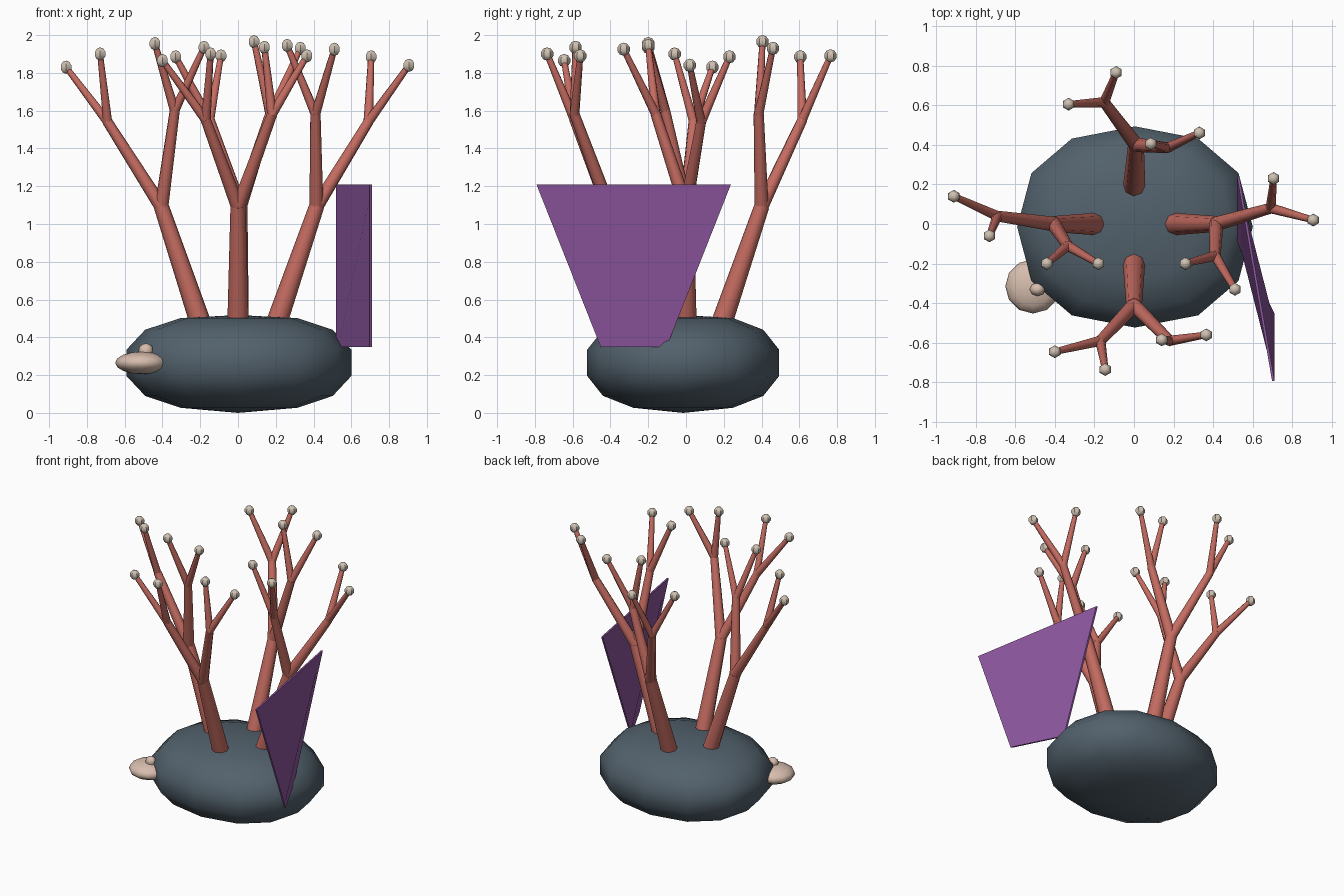
import bpy, bmesh, math
from mathutils import Vector, Matrix

if "Cube" in bpy.data.objects:
    bpy.data.objects.remove(bpy.data.objects["Cube"])


def material(name, rgb):
    m = bpy.data.materials.new(name)
    m.diffuse_color = (*rgb, 1)
    m.use_nodes = True
    m.node_tree.nodes["Principled BSDF"].inputs["Base Color"].default_value = m.diffuse_color
    return m


SLATE = material("slate stone", (0.085, 0.12, 0.15))
CORAL = material("coral red", (0.56, 0.15, 0.12))
POLYP = material("pale polyp", (0.62, 0.53, 0.44))
SHELL = material("shell peach", (0.68, 0.51, 0.42))
PURPLE = material("fan purple", (0.27, 0.095, 0.35))


def finish(name, bm, mats, smooth=60):
    bmesh.ops.recalc_face_normals(bm, faces=bm.faces)
    me = bpy.data.meshes.new(name)
    bm.to_mesh(me)
    bm.free()
    ob = bpy.data.objects.new(name, me)
    bpy.context.collection.objects.link(ob)
    for m in mats:
        me.materials.append(m)
    if smooth:
        bpy.ops.object.select_all(action='DESELECT')
        ob.select_set(True)
        bpy.context.view_layer.objects.active = ob
        bpy.ops.object.shade_smooth_by_angle(angle=math.radians(smooth))
    return ob


def limb(bm, a, b, r1, r2, sides=8):
    """Tapered limb from a to b, slightly overlapping its joints."""
    a, b = Vector(a), Vector(b)
    d = b - a
    rot = d.to_track_quat('Z', 'Y').to_matrix().to_4x4()
    bmesh.ops.create_cone(bm, cap_ends=True, segments=sides, radius1=r1, radius2=r2,
                          depth=d.length + 0.012,
                          matrix=Matrix.Translation((a + b) / 2) @ rot)


def ball(bm, c, radii, u, v):
    return bmesh.ops.create_uvsphere(
        bm, u_segments=u, v_segments=v, radius=1,
        matrix=Matrix.Translation(c) @ Matrix.Diagonal((*radii, 1)))["verts"]


# Rock: stacked 12-sided rings, slightly squared in plan
bm = bmesh.new()
rings = []
for z, s in ((0.027, 0.52), (0.09, 0.835), (0.195, 1), (0.335, 1), (0.44, 0.835), (0.502, 0.52)):
    ring = []
    for i in range(12):
        t = i * math.tau / 12
        c, n = math.cos(t), math.sin(t)
        x = math.copysign(abs(c) ** 0.9, c)
        y = math.copysign(abs(n) ** 0.9, n)
        ring.append(bm.verts.new((0.005 + 0.595 * s * x, -0.015 + 0.508 * s * y, z)))
    rings.append(ring)
for lo, hi in zip(rings, rings[1:]):
    for i in range(12):
        j = (i + 1) % 12
        bm.faces.new((lo[i], lo[j], hi[j], hi[i]))
for ring, z in ((rings[0], 0.0), (rings[-1], 0.518)):
    pole = bm.verts.new((0, -0.015, z))
    for i in range(12):
        bm.faces.new((ring[i], ring[(i + 1) % 12], pole))
finish("rock", bm, [SLATE])

# Corals: base, fork, then two branches, each with two twig ends
corals = {
    "coral_right": ((0.185, 0, 0.42), (0.415, 0, 1.09), (
        ((0.69, 0.08, 1.54), (0.905, 0.02, 1.84), (0.705, 0.23, 1.885)),
        ((0.41, -0.16, 1.58), (0.26, -0.2, 1.945), (0.51, -0.33, 1.925)))),
    "coral_left": ((-0.18, 0, 0.42), (-0.405, 0, 1.09), (
        ((-0.69, 0.04, 1.54), (-0.91, 0.14, 1.83), (-0.73, -0.06, 1.9)),
        ((-0.335, -0.11, 1.6), (-0.44, -0.2, 1.955), (-0.18, -0.2, 1.935)))),
    "coral_front": ((0, -0.18, 0.42), (0, -0.41, 1.09), (
        ((-0.17, -0.59, 1.55), (-0.4, -0.645, 1.865), (-0.145, -0.735, 1.9)),
        ((0.18, -0.59, 1.58), (0.14, -0.585, 1.935), (0.365, -0.56, 1.89)))),
    "coral_back": ((0, 0.17, 0.42), (0.01, 0.4, 1.09), (
        ((-0.15, 0.615, 1.55), (-0.33, 0.605, 1.885), (-0.09, 0.765, 1.89)),
        ((0.17, 0.385, 1.58), (0.085, 0.405, 1.965), (0.33, 0.46, 1.93)))),
}
for name, (base, fork, branches) in corals.items():
    bm = bmesh.new()
    limb(bm, base, fork, 0.058, 0.04)
    for joint, *tips in branches:
        limb(bm, fork, joint, 0.037, 0.027)
        for tip in tips:
            limb(bm, joint, tip, 0.026, 0.016)
    # Rounded polyp on every twig end
    for joint, *tips in branches:
        for tip in tips:
            for v in ball(bm, tip, (0.034, 0.034, 0.035), 6, 5):
                for f in v.link_faces:
                    f.material_index = 1
    finish(name, bm, [CORAL, POLYP], 50)

# Sea fan: thin plate whose depth narrows toward the foot
bm = bmesh.new()
bmesh.ops.create_cube(bm, size=1)
for v in bm.verts:
    side, far, top = v.co.x > 0, v.co.y > 0, v.co.z > 0
    half = 0.515 if top else 0.175
    x = (0.52 if far else 0.697) + (0.013 if side else 0)
    v.co = (x, -0.277 + (half if far else -half), 1.21 if top else 0.35)
finish("sea_fan", bm, [PURPLE], 0)

# Shell: flattened body with a small raised tip
bm = bmesh.new()
ball(bm, (-0.51, -0.315, 0.265), (0.14, 0.137, 0.06), 12, 8)
finish("shell_body", bm, [SHELL])
bm = bmesh.new()
ball(bm, (-0.487, -0.33, 0.33), (0.04, 0.034, 0.038), 8, 6)
finish("shell_tip", bm, [SHELL])
